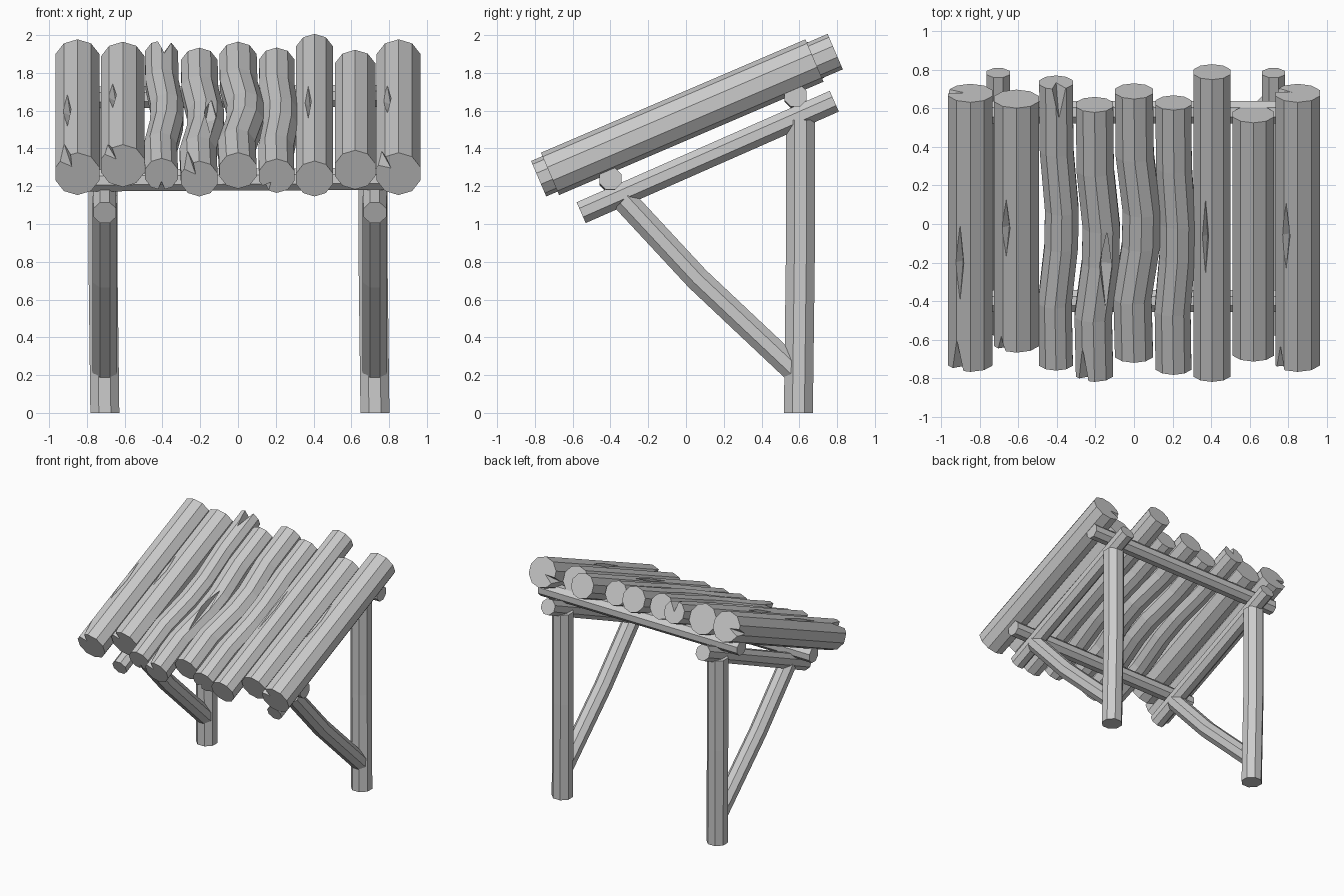
import bpy, bmesh
from math import sin, cos, pi, radians
from mathutils import Vector

cube = bpy.data.objects.get("Cube")
if cube:
    bpy.data.objects.remove(cube, do_unlink=True)

wood = bpy.data.materials.new("plain grey wood")
wood.use_nodes = True
GREY = (0.6, 0.6, 0.6, 1)
wood.diffuse_color = GREY
wood.node_tree.nodes["Principled BSDF"].inputs["Base Color"].default_value = GREY


def add_object(name, bm):
    bmesh.ops.recalc_face_normals(bm, faces=bm.faces)
    mesh = bpy.data.meshes.new(name)
    bm.to_mesh(mesh)
    bm.free()
    mesh.materials.append(wood)
    obj = bpy.data.objects.new(name, mesh)
    bpy.context.collection.objects.link(obj)
    return obj


def pole(name, points, radius, sides=8):
    """Capped, flat-sided pole following a gently bent path."""
    points = [Vector(p) for p in points]
    turn = (points[-1] - points[0]).to_track_quat('Z', 'Y')
    bm = bmesh.new()
    rings = []
    for p in points:
        ring = []
        for i in range(sides):
            a = 2 * pi * (i + 0.5) / sides
            ring.append(bm.verts.new(p + turn @ Vector((cos(a), sin(a), 0)) * radius))
        rings.append(ring)
    for low, high in zip(rings, rings[1:]):
        for i in range(sides):
            j = (i + 1) % sides
            bm.faces.new((low[i], low[j], high[j], high[i]))
    bm.faces.new(rings[0])
    bm.faces.new(rings[-1])
    return add_object(name, bm)


# Roof frame
SLOPE = radians(23.2)
ALONG = Vector((0, cos(SLOPE), sin(SLOPE)))
UP = Vector((0, -sin(SLOPE), cos(SLOPE)))
SIDE = Vector((1, 0, 0))
ROOF_HEIGHT = 1.574


def carve(log, centre_x, radius, cuts):
    """Cut long diamond-shaped splits: (angle, y, half length, width, depth)."""
    bm = bmesh.new()
    for angle, y, length, width, depth in cuts:
        a = radians(angle)
        out = UP * cos(a) + SIDE * sin(a)
        across = SIDE * cos(a) - UP * sin(a)
        c = Vector((centre_x, 0, ROOF_HEIGHT)) + ALONG * (y / cos(SLOPE)) + out * radius
        tips = [bm.verts.new(c + s * ALONG * length) for s in (1, -1)]
        belt = [bm.verts.new(c + v) for v in
                (out * depth, across * width, -out * depth, -across * width)]
        for i in range(4):
            for tip in tips:
                bm.faces.new((tip, belt[i], belt[(i + 1) % 4]))
    cutter = add_object("split_cutter", bm)
    cutter.hide_render = True
    mod = log.modifiers.new("splits", 'BOOLEAN')
    mod.operation = 'DIFFERENCE'
    mod.object = cutter
    bpy.context.view_layer.objects.active = log
    bpy.ops.object.modifier_apply(modifier=mod.name)
    bpy.data.objects.remove(cutter, do_unlink=True)


# Roof logs: x, radius, lower y, upper y, sideways bend, splits
logs = [
    (-0.85, 0.122, -0.72, 0.68, 0,
     [(-27, -0.16, 0.24, 0.025, 0.04), (-35, -0.72, 0.17, 0.04, 0.07),
      (-100, 0.68, 0.1, 0.03, 0.09)]),
    (-0.61, 0.122, -0.62, 0.65, 0,
     [(-27, 0.02, 0.18, 0.025, 0.04), (-42, -0.62, 0.08, 0.03, 0.07)]),
    (-0.405, 0.092, -0.725, 0.735, 0.03,
     [(10, 0.735, 0.17, 0.04, 0.09), (180, -0.725, 0.1, 0.02, 0.05)]),
    (-0.205, 0.102, -0.78, 0.62, 0.035,
     [(35, -0.18, 0.25, 0.04, 0.045), (-37, -0.78, 0.18, 0.035, 0.07)]),
    (0.0, 0.104, -0.68, 0.69, 0.04, []),
    (0.205, 0.098, -0.745, 0.63, 0.022,
     [(-140, -0.745, 0.1, 0.025, 0.05)]),
    (0.405, 0.102, -0.78, 0.79, 0,
     [(-20, -0.03, 0.25, 0.02, 0.035)]),
    (0.62, 0.113, -0.67, 0.57, 0, []),
    (0.85, 0.122, -0.72, 0.68, 0,
     [(-30, -0.02, 0.2, 0.025, 0.04), (-50, -0.72, 0.14, 0.035, 0.07),
      (-110, 0.68, 0.1, 0.03, 0.09)]),
]
bend_steps = [(0, 0), (0.22, -0.2), (0.42, 0.9), (0.55, 1), (0.76, 0.1), (1, 0)]
for n, (x, radius, low, high, bend, cuts) in enumerate(logs, 1):
    steps = bend_steps if bend else [(0, 0), (1, 0)]
    path = []
    for t, sway in steps:
        y = low + (high - low) * t
        path.append(Vector((x + bend * sway, 0, ROOF_HEIGHT)) + ALONG * (y / cos(SLOPE)))
    log = pole(f"roof_log_{n}", path, radius, 10)
    if cuts:
        carve(log, x, radius, cuts)

# Cross beams under the roof
pole("front_cross_beam", [(-0.9, -0.4, 1.23), (0.9, -0.4, 1.24)], 0.063)
pole("back_cross_beam", [(-0.92, 0.58, 1.67), (0.92, 0.58, 1.68)], 0.063)

# Side frames: post, sloping rafter and bent brace
for name, x, lean in (("right", -0.705, -0.01), ("left", 0.725, -0.01)):
    pole(f"{name}_post", [(x, 0.595, 0), (x + lean, 0.605, 0.8),
                          (x + lean, 0.605, 1.55)], 0.083)
    pole(f"{name}_rafter", [(x, -0.555, 1.06), (x, 0.785, 1.65)], 0.065)
    pole(f"{name}_brace", [(x, 0.575, 0.225), (x, 0.06, 0.71),
                           (x, -0.33, 1.13)], 0.07)
